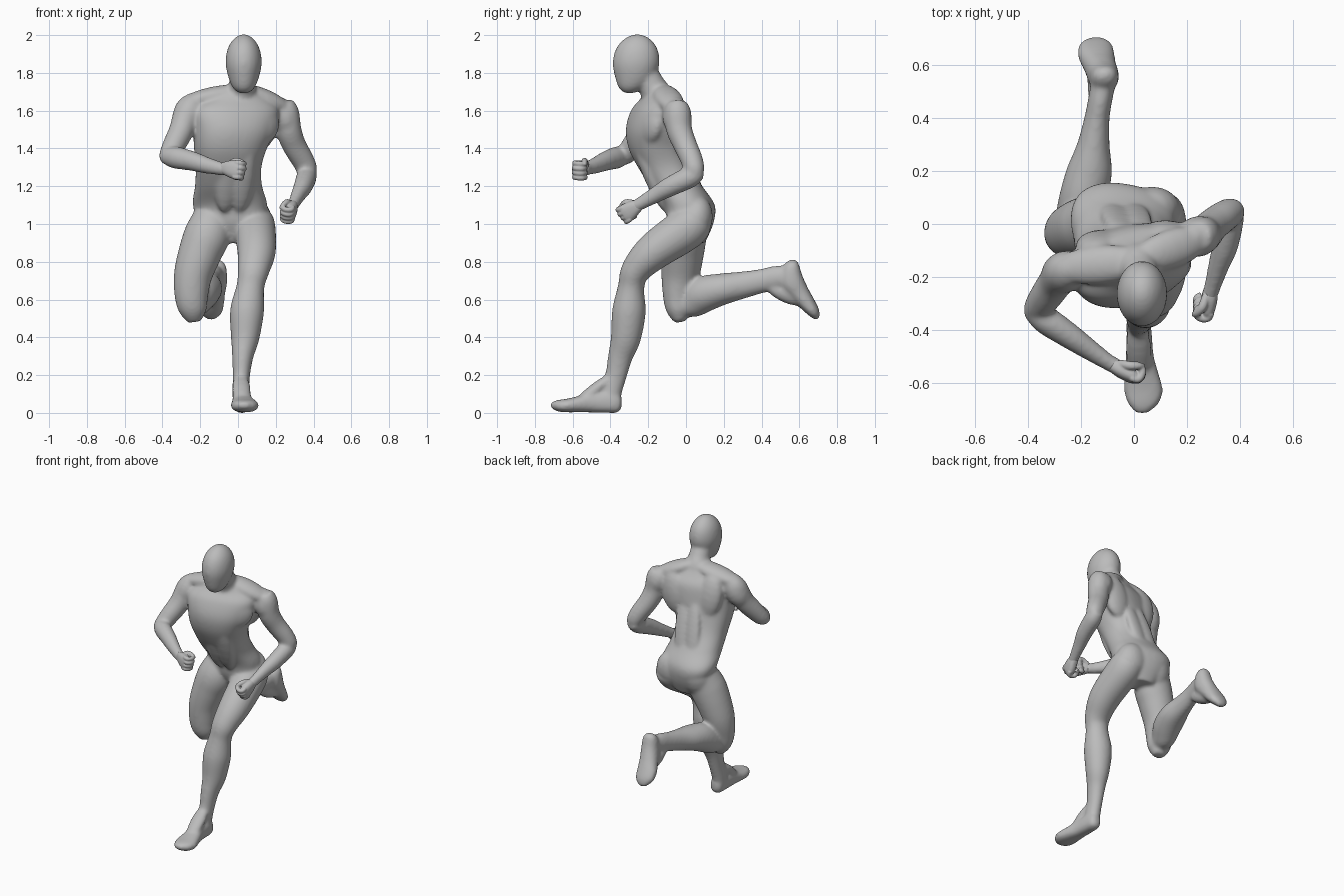
import bpy, bmesh, math
from mathutils import Vector

grey = bpy.data.materials.new("matte grey")
grey.diffuse_color = (0.5, 0.5, 0.5, 1)


def spline(pts, sub=6):
    """Catmull-Rom through tuples (position, radii, yaw together)."""
    out = []
    for i in range(len(pts) - 1):
        p0, p1, p2, p3 = (pts[max(0, i - 1)], pts[i], pts[i + 1], pts[min(len(pts) - 1, i + 2)])
        for s in range(sub):
            t = s / sub
            out.append([0.5 * (2 * b + (c - a) * t + (2 * a - 5 * b + 4 * c - d) * t * t
                               + (3 * b - a - 3 * c + d) * t ** 3)
                        for a, b, c, d in zip(p0, p1, p2, p3)])
    return out + [list(pts[-1])]


def loft(bm, pts, side=(1, 0, 0), axis=None, power=2.0, seg=28, sub=6):
    """Skin elliptical sections (x, y, z, a, b[, yaw degrees]) into a closed tube."""
    st = spline(pts, sub)
    rings = []
    for i, s in enumerate(st):
        c = Vector(s[:3])
        if axis:
            t = Vector(axis).normalized()
        else:
            t = (Vector(st[min(i + 1, len(st) - 1)][:3]) - Vector(st[max(i - 1, 0)][:3])).normalized()
        u = Vector(side)
        if len(s) > 5:
            u = Vector((math.cos(math.radians(s[5])), math.sin(math.radians(s[5])), 0))
        u = (u - t * u.dot(t)).normalized()
        v = t.cross(u)
        a, b = max(s[3], 0.004), max(s[4], 0.004)
        ring = []
        for k in range(seg):
            w = 2 * math.pi * k / seg
            co, si = math.cos(w), math.sin(w)
            e = 2 / power
            ring.append(bm.verts.new(c + u * a * math.copysign(abs(co) ** e, co)
                                     + v * b * math.copysign(abs(si) ** e, si)))
        rings.append(ring)
    for r, q in zip(rings, rings[1:]):
        for k in range(seg):
            bm.faces.new((r[k], r[(k + 1) % seg], q[(k + 1) % seg], q[k]))
    bm.faces.new(rings[0][::-1])
    bm.faces.new(rings[-1])


def muscle(bm, p, q, a, b, side=(1, 0, 0)):
    """Ellipsoid stretched between two points."""
    p, q = Vector(p), Vector(q)
    pts = []
    for i in range(11):
        w = math.pi * i / 10
        r = max(math.sin(w), 0.06)
        pts.append((*p.lerp(q, 0.5 - 0.5 * math.cos(w)), a * r, b * r))
    loft(bm, pts, side, axis=q - p, sub=1)


def fuse(name, bm, voxel, smooth):
    """Merge overlapping volumes into one smooth skin."""
    bmesh.ops.recalc_face_normals(bm, faces=bm.faces)
    me = bpy.data.meshes.new(name)
    bm.to_mesh(me)
    bm.free()
    ob = bpy.data.objects.new(name, me)
    bpy.context.collection.objects.link(ob)
    m = ob.modifiers.new("remesh", 'REMESH')
    m.mode, m.voxel_size, m.use_smooth_shade = 'VOXEL', voxel, True
    m = ob.modifiers.new("smooth", 'SMOOTH')
    m.factor, m.iterations = 0.5, smooth
    dg = bpy.context.evaluated_depsgraph_get()
    ob.data = bpy.data.meshes.new_from_object(ob.evaluated_get(dg))
    ob.modifiers.clear()
    ob.data.materials.clear()
    ob.data.materials.append(grey)
    ob.data.shade_smooth()
    return ob


body = bmesh.new()

# torso: twisted horizontal sections from crotch to neck base
loft(body, [(-.035, .03, .90, .08, .07, -8), (-.03, .025, 1.0, .17, .115, -10),
            (-.042, .018, 1.1, .198, .13, -10), (-.05, -.05, 1.2, .178, .137, -2),
            (-.05, -.112, 1.3, .174, .141, 5), (-.04, -.15, 1.4, .193, .15, 10),
            (-.02, -.158, 1.5, .218, .152, 14), (-.01, -.15, 1.6, .23, .13, 14),
            (0, -.145, 1.66, .165, .09, 14), (.01, -.15, 1.70, .085, .07, 14)],
     axis=(0, 0, 1), power=2.3, seg=40)
# chest, belly, back and seat muscles
muscle(body, (-.22, -.225, 1.57), (.01, -.265, 1.48), .1, .048, (0, 0, 1))
muscle(body, (.21, -.14, 1.56), (.04, -.26, 1.48), .1, .048, (0, 0, 1))
for dx in (-.045, .035):
    muscle(body, (dx - .03, -.10, 1.06), (dx + .01, -.27, 1.46), .065, .042)
    muscle(body, (dx - .05, .085, 1.10), (dx, -.03, 1.52), .055, .026)
muscle(body, (.06, .072, 1.15), (.08, .03, .90), .108, .09)
muscle(body, (-.105, .08, 1.16), (-.135, .025, .89), .108, .094)
# shoulder blades and neck slopes
muscle(body, (-.15, -.10, 1.69), (-.10, -.06, 1.38), .095, .056)
muscle(body, (.16, -.04, 1.67), (.08, -.035, 1.38), .095, .052)
muscle(body, (.05, -.14, 1.715), (-.31, -.17, 1.64), .075, .05, (0, 1, 0))
muscle(body, (0, -.14, 1.725), (.28, -.05, 1.605), .075, .05, (0, 1, 0))
# neck and head
loft(body, [(.01, -.135, 1.60, .1, .085), (.015, -.155, 1.68, .088, .083),
            (.022, -.18, 1.73, .072, .073), (.025, -.207, 1.78, .067, .069),
            (.03, -.24, 1.84, .06, .06)])
loft(body, [(.03, -.30, 1.693, .027, .027), (.03, -.288, 1.72, .057, .068),
            (.03, -.272, 1.77, .079, .102), (.03, -.265, 1.84, .095, .123),
            (.03, -.262, 1.90, .092, .119), (.03, -.26, 1.95, .075, .097),
            (.03, -.258, 1.987, .045, .058), (.03, -.258, 2.005, .012, .014)], axis=(0, 0, 1))

# left leg, planted in front
loft(body, [(.085, .05, 1.03, .1, .1), (.09, 0, .975, .109, .114), (.098, -.17, .855, .102, .1),
            (.082, -.265, .755, .084, .079), (.066, -.29, .67, .074, .07),
            (.048, -.302, .54, .09, .089), (.038, -.318, .4, .076, .08),
            (.025, -.347, .3, .057, .066), (.018, -.37, .2, .046, .057),
            (.015, -.395, .11, .045, .056), (.018, -.40, .04, .044, .05)])
muscle(body, (.085, -.27, .80), (.07, -.335, .68), .05, .042)
loft(body, [(.02, -.34, .055, .018, .025), (.02, -.36, .052, .04, .05),
            (.02, -.42, .058, .048, .058), (.022, -.5, .055, .053, .053),
            (.03, -.57, .046, .065, .043), (.036, -.63, .039, .074, .036),
            (.035, -.68, .038, .059, .03), (.03, -.718, .042, .022, .013)],
     axis=(0, -1, 0), power=2.4)
muscle(body, (.012, -.37, .21), (.025, -.60, .03), .05, .034)

# right leg, kicked up behind
loft(body, [(-.13, .03, 1.05, .1, .1), (-.16, -.005, .95, .122, .117),
            (-.2, -.018, .85, .115, .114), (-.238, -.03, .73, .102, .102),
            (-.247, -.042, .62, .089, .081), (-.238, -.038, .54, .073, .065),
            (-.23, -.032, .482, .036, .031)])
loft(body, [(-.235, -.03, .56, .06, .055), (-.222, .03, .588, .075, .086),
            (-.195, .1, .63, .088, .095), (-.168, .2, .657, .086, .083),
            (-.153, .3, .677, .062, .072), (-.14, .4, .698, .048, .064),
            (-.128, .47, .713, .046, .065), (-.115, .54, .72, .047, .062)])
loft(body, [(-.108, .545, .806, .02, .02), (-.11, .55, .777, .048, .048),
            (-.115, .56, .70, .058, .063), (-.13, .60, .635, .062, .053),
            (-.143, .64, .58, .07, .044), (-.147, .674, .535, .063, .033),
            (-.146, .697, .498, .026, .015)], axis=(-.1, .46, -.89), power=2.2)
muscle(body, (-.13, .42, .68), (-.135, .63, .58), .045, .045)

# left arm, swung back
muscle(body, (.2, -.055, 1.665), (.285, -.04, 1.47), .075, .078)
loft(body, [(.235, -.05, 1.63, .058, .058), (.255, -.045, 1.59, .068, .072),
            (.268, -.036, 1.5, .068, .069), (.296, -.005, 1.42, .064, .063),
            (.342, .03, 1.34, .06, .059), (.37, .047, 1.28, .052, .052),
            (.374, .052, 1.24, .027, .027)])
loft(body, [(.368, .085, 1.275, .034, .03), (.364, .03, 1.252, .053, .056),
            (.345, -.08, 1.2, .05, .053), (.32, -.16, 1.155, .04, .044),
            (.298, -.235, 1.112, .032, .036), (.285, -.275, 1.09, .031, .034)])
# right arm, swung forward across the body
muscle(body, (-.215, -.155, 1.69), (-.315, -.21, 1.47), .078, .08)
loft(body, [(-.235, -.165, 1.64, .058, .058), (-.267, -.178, 1.6, .07, .072),
            (-.298, -.222, 1.5, .066, .067), (-.337, -.278, 1.42, .061, .061),
            (-.37, -.325, 1.355, .05, .05), (-.38, -.34, 1.32, .024, .024)])
loft(body, [(-.4, -.32, 1.355, .032, .032), (-.34, -.36, 1.353, .053, .058),
            (-.25, -.42, 1.335, .049, .053), (-.17, -.475, 1.312, .04, .045),
            (-.1, -.522, 1.295, .032, .037), (-.055, -.545, 1.288, .031, .034)], side=(0, 1, 0))
fuse("body", body, .009, 16)


def fist(name, centre, forward, up, sign):
    """Closed hand: palm, four curled fingers and a thumb over the top."""
    bm = bmesh.new()
    f = Vector(forward).normalized()
    k = Vector(up)
    k = (k - f * k.dot(f)).normalized()
    p = k.cross(f) * sign

    def at(x, y, z):
        return tuple(Vector(centre) + f * x + k * y + p * z)

    loft(bm, [(*at(-.07, 0, -.002), .028, .025), (*at(-.03, .002, -.005), .042, .03),
              (*at(.01, 0, -.008), .05, .028), (*at(.035, 0, -.008), .047, .024)], side=k, power=2.4)
    for i in range(4):
        h = .037 - .025 * i
        d = -.004 * abs(i - 1)
        loft(bm, [(*at(x + d, h, z), .0142, .0142) for x, z in
                  ((.02, -.018), (.044, -.014), (.052, .008), (.042, .03), (.015, .034), (.002, .02))],
             side=k, seg=12, sub=4)
    loft(bm, [(*at(-.045, .02, .012), .016, .016), (*at(-.01, .046, .02), .017, .017),
              (*at(.022, .046, .034), .014, .014), (*at(.04, .03, .043), .01, .01)],
         side=p, seg=12)
    fuse(name, bm, .004, 4)


fist("left_fist", (.275, -.3, 1.068), (-.2, -.8, -.5), (.1, -.3, 1), -1)
fist("right_fist", (-.022, -.56, 1.288), (.86, -.42, -.1), (0, .1, 1), 1)
